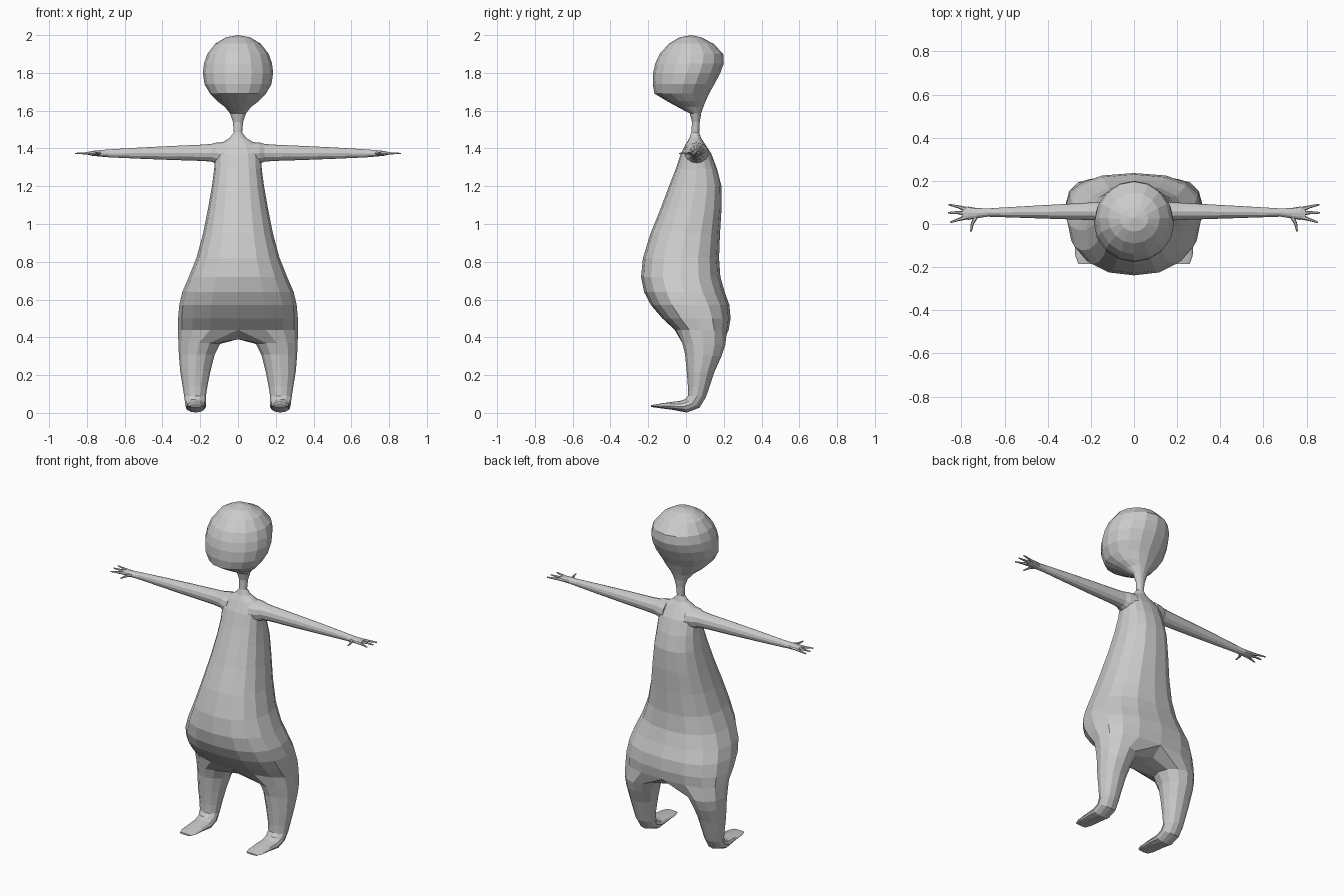
import bpy, bmesh, math
from mathutils import Vector

grey = bpy.data.materials.new("plain grey")
grey.diffuse_color = (0.6, 0.6, 0.6, 1)


def finish(bm, name):
    bmesh.ops.recalc_face_normals(bm, faces=bm.faces)
    mesh = bpy.data.meshes.new(name)
    bm.to_mesh(mesh)
    bm.free()
    mesh.materials.append(grey)
    obj = bpy.data.objects.new(name, mesh)
    bpy.context.collection.objects.link(obj)


def bridge(bm, a, b):
    n = len(a)
    for i in range(n):
        bm.faces.new((a[i], a[(i + 1) % n], b[(i + 1) % n], b[i]))


def power(v, e):
    return math.copysign(abs(v) ** e, v)


# Body, neck and head: height, half width, front y, back y, squareness
BODY = [
    (1.988, .065, -.035, .08, 2), (1.955, .12, -.09, .145, 2),
    (1.90, .163, -.14, .197, 2), (1.85, .18, -.163, .20, 2),
    (1.80, .186, -.174, .182, 2), (1.74, .177, -.176, .15, 2),
    (1.69, .148, -.167, .122, 2), (1.65, .11, -.10, .104, 2),
    (1.62, .07, -.045, .092, 2), (1.585, .042, .02, .08, 2),
    (1.54, .027, .032, .073, 2), (1.485, .022, .028, .07, 2),
    (1.455, .045, .018, .08, 2), (1.425, .095, 0, .10, 2.1),
    (1.37, .122, -.028, .135, 2.3), (1.29, .126, -.055, .165, 2.4),
    (1.20, .138, -.09, .188, 2.4), (1.08, .159, -.135, .188, 2.4),
    (.95, .185, -.188, .18, 2.4), (.82, .22, -.228, .175, 2.4),
    (.72, .26, -.238, .182, 2.4), (.64, .295, -.222, .205, 2.4),
    (.57, .311, -.185, .23, 2.5), (.50, .317, -.125, .236, 2.5),
    (.44, .317, -.06, .226, 2.5),
]
# Leg and foot: front (y, z), back (y, z), inner x, outer x
LEG = [
    (-.02, .37, .208, .36, .095, .316), (-.005, .31, .188, .30, .125, .313),
    (.004, .22, .152, .22, .146, .306), (.01, .14, .125, .14, .162, .293),
    (.01, .09, .106, .085, .17, .285), (-.004, .072, .072, .028, .17, .28),
    (-.03, .064, .005, .002, .17, .278), (-.09, .056, -.075, .017, .17, .275),
    (-.15, .047, -.145, .026, .172, .272), (-.185, .041, -.185, .031, .185, .258),
]
N = 16
bm = bmesh.new()
prev = None
for z, w, y0, y1, sq in BODY:
    ring = []
    for k in range(N):
        a = 2 * math.pi * k / N
        c, s = power(math.cos(a), 2 / sq), power(math.sin(a), 2 / sq)
        ring.append(bm.verts.new((w * s, (y0 + y1) / 2 + (y0 - y1) / 2 * c, z)))
    if prev:
        bridge(bm, prev, ring)
    else:
        crown = bm.verts.new((0, .03, 2.0))
        for k in range(N):
            bm.faces.new((crown, ring[k], ring[(k + 1) % N]))
    prev = ring

# Crotch strip shared by both legs, then each leg lofted down into its foot
crotch = [bm.verts.new((0, y, .39)) for y in (.16, .08, 0)]
for side in (1, -1):
    loop = [prev[(side * k) % N] for k in range(9)] + crotch
    for y0, z0, y1, z1, xi, xo in LEG:
        ring = []
        for k in range(12):
            a = math.radians(30 * (k - 4))
            x = (xi + xo) / 2 + (xo - xi) / 2 * math.cos(a)
            t = (1 + math.sin(a)) / 2
            ring.append(bm.verts.new((side * x, y0 + (y1 - y0) * t, z0 + (z1 - z0) * t)))
        bridge(bm, loop, ring)
        loop = ring
    bm.faces.new(loop)
finish(bm, "body")


def tube(name, side, stations, sides):
    """Loft along a path of (x, y, z, half width, half height)."""
    bm = bmesh.new()
    prev = None
    heading = Vector(stations[-1][:2]) - Vector(stations[0][:2])
    heading.normalize()
    for x, y, z, w, h in stations:
        ring = []
        for k in range(sides):
            a = 2 * math.pi * k / sides
            u = w * math.cos(a)
            ring.append(bm.verts.new((side * (x - heading.y * u), y + heading.x * u,
                                      z + h * math.sin(a))))
        if prev:
            bridge(bm, prev, ring)
        else:
            bm.faces.new(ring)
        prev = ring
    bm.faces.new(prev)
    finish(bm, name)


FINGERS = {
    "back_finger": ((.775, .067), (.815, .08), (.86, .09)),
    "middle_finger": ((.78, .05), (.82, .053), (.862, .052)),
    "front_finger": ((.775, .033), (.815, .02), (.852, .008)),
    "thumb": ((.73, .04), (.75, .0), (.756, -.035)),
}
for side, label in ((1, "right"), (-1, "left")):
    # Arm with a flared shoulder, ending in a flattened palm
    tube(label + "_arm", side, [
        (.07, .055, 1.372, .068, .062), (.115, .056, 1.375, .058, .056),
        (.14, .058, 1.377, .046, .047), (.19, .059, 1.377, .041, .043),
        (.35, .057, 1.376, .034, .037), (.53, .055, 1.375, .026, .029),
        (.68, .053, 1.374, .019, .021), (.73, .05, 1.374, .024, .017),
        (.77, .05, 1.374, .031, .013), (.795, .05, 1.374, .025, .008)], 12)
    # Fingers
    for name, path in FINGERS.items():
        radii = (.012, .007, .004)
        tube(label + "_" + name, side,
             [(x, y, 1.374, r, r * .8) for (x, y), r in zip(path, radii)], 6)
